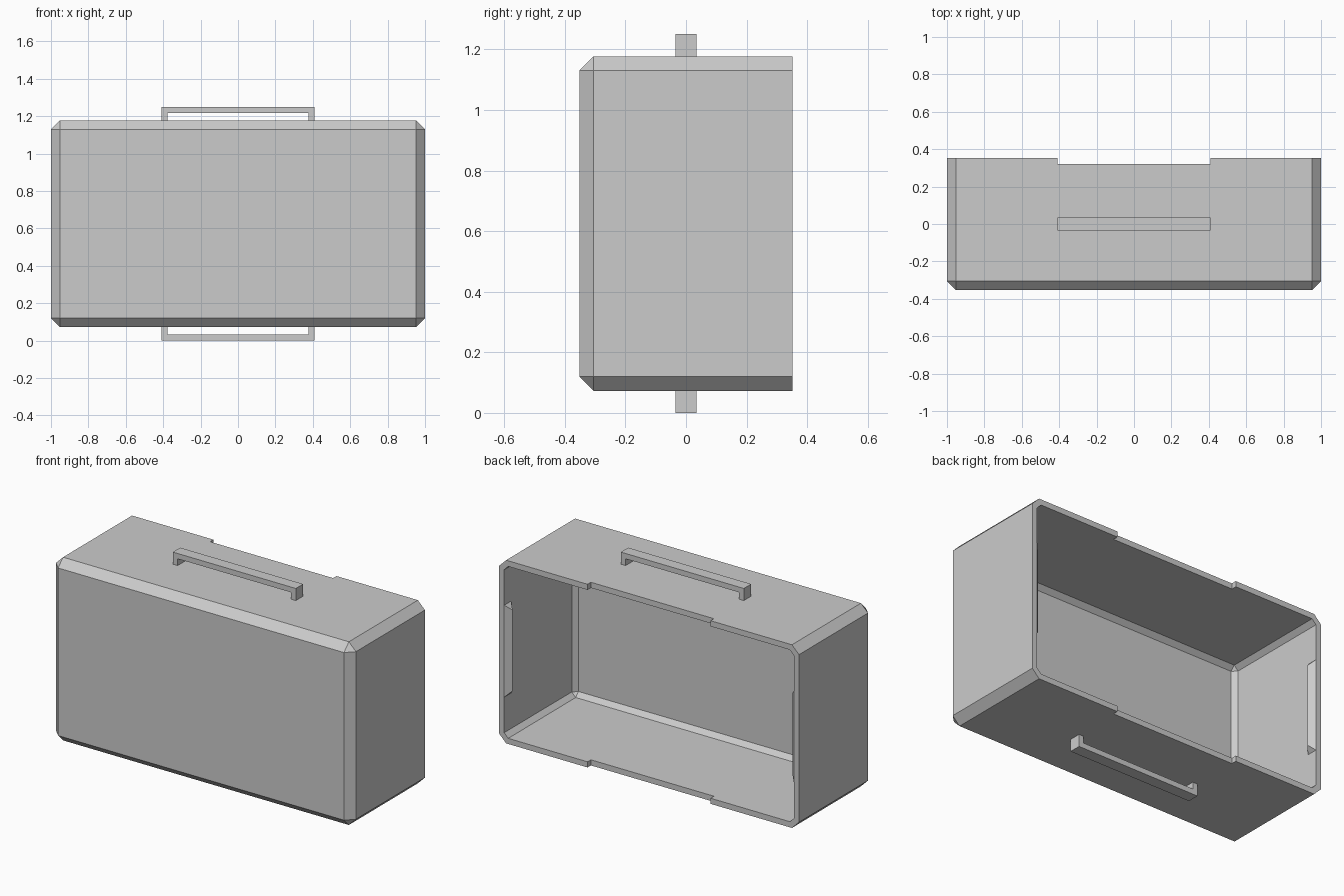
import bpy, bmesh
from mathutils import Vector

cube = bpy.data.objects.get("Cube")
if cube:
    bpy.data.objects.remove(cube, do_unlink=True)

MID_Z = 0.625            # mirror height
HALF = Vector((1.0, 0.352, 0.552))
WALL, CHAMFER = 0.034, 0.047
NOTCH_X, NOTCH_Y = 0.41, 0.32

grey = bpy.data.materials.new("plain grey")
grey.use_nodes = True
grey.diffuse_color = (0.6, 0.6, 0.6, 1)
grey.node_tree.nodes["Principled BSDF"].inputs["Base Color"].default_value = (0.6, 0.6, 0.6, 1)


def finish(bm, name):
    bmesh.ops.recalc_face_normals(bm, faces=bm.faces)
    mesh = bpy.data.meshes.new(name)
    bm.to_mesh(mesh)
    bm.free()
    mesh.materials.append(grey)
    obj = bpy.data.objects.new(name, mesh)
    bpy.context.collection.objects.link(obj)
    return obj


# Case shell: chamfered box, open at the back
bm = bmesh.new()
bmesh.ops.create_cube(bm, size=2)
for v in bm.verts:
    v.co = Vector(a * b for a, b in zip(v.co, HALF)) + Vector((0, 0, MID_Z))
back = [f for f in bm.faces if f.normal.y > 0.9]
bmesh.ops.delete(bm, geom=back, context='FACES_ONLY')
bmesh.ops.bevel(bm, geom=[e for e in bm.edges if not e.is_boundary], offset=CHAMFER,
                offset_type='OFFSET', segments=1, profile=0.5, affect='EDGES')

# Notches in the top and bottom back edges
for co, no in (((NOTCH_X, 0, 0), (1, 0, 0)), ((-NOTCH_X, 0, 0), (1, 0, 0)),
               ((0, NOTCH_Y, 0), (0, 1, 0))):
    bmesh.ops.bisect_plane(bm, geom=bm.verts[:] + bm.edges[:] + bm.faces[:],
                           plane_co=co, plane_no=no)
notch = []
for f in bm.faces:
    c = f.calc_center_median()
    if abs(c.x) < NOTCH_X and c.y > NOTCH_Y:
        notch.append(f)
bmesh.ops.delete(bm, geom=notch, context='FACES')
shell = finish(bm, "case_shell")
solid = shell.modifiers.new("wall", 'SOLIDIFY')
solid.thickness = WALL
solid.offset = -1
solid.use_even_offset = True


# Handles: flat U profile extruded in depth
def handle(name, side):
    outer, inner, depth = 0.41, 0.378, 0.035
    foot, under, top = HALF.z - 0.005, 0.593, MID_Z
    profile = [(-outer, foot), (-outer, top), (outer, top), (outer, foot),
               (inner, foot), (inner, under), (-inner, under), (-inner, foot)]
    bm = bmesh.new()
    face = bm.faces.new([bm.verts.new((x, -depth, MID_Z + side * z)) for x, z in profile])
    ext = bmesh.ops.extrude_face_region(bm, geom=[face])
    bmesh.ops.translate(bm, vec=(0, 2 * depth, 0),
                        verts=[v for v in ext["geom"] if isinstance(v, bmesh.types.BMVert)])
    return finish(bm, name)


handle("top_handle", 1)
handle("bottom_handle", -1)


# Catch ridges: hipped wedges inside the side walls at the opening
def catch(name, side):
    rise, half_len = 0.033, 0.277
    wall_x = HALF.x - WALL
    bm = bmesh.new()
    for s in (-1, 1):
        for y in (HALF.y, HALF.y - 2 * rise):
            bm.verts.new((side * wall_x, y, MID_Z + s * half_len))
        bm.verts.new((side * (wall_x - rise), HALF.y - rise, MID_Z + s * (half_len - rise)))
    bmesh.ops.convex_hull(bm, input=bm.verts)
    return finish(bm, name)


catch("left_catch", 1)
catch("right_catch", -1)
